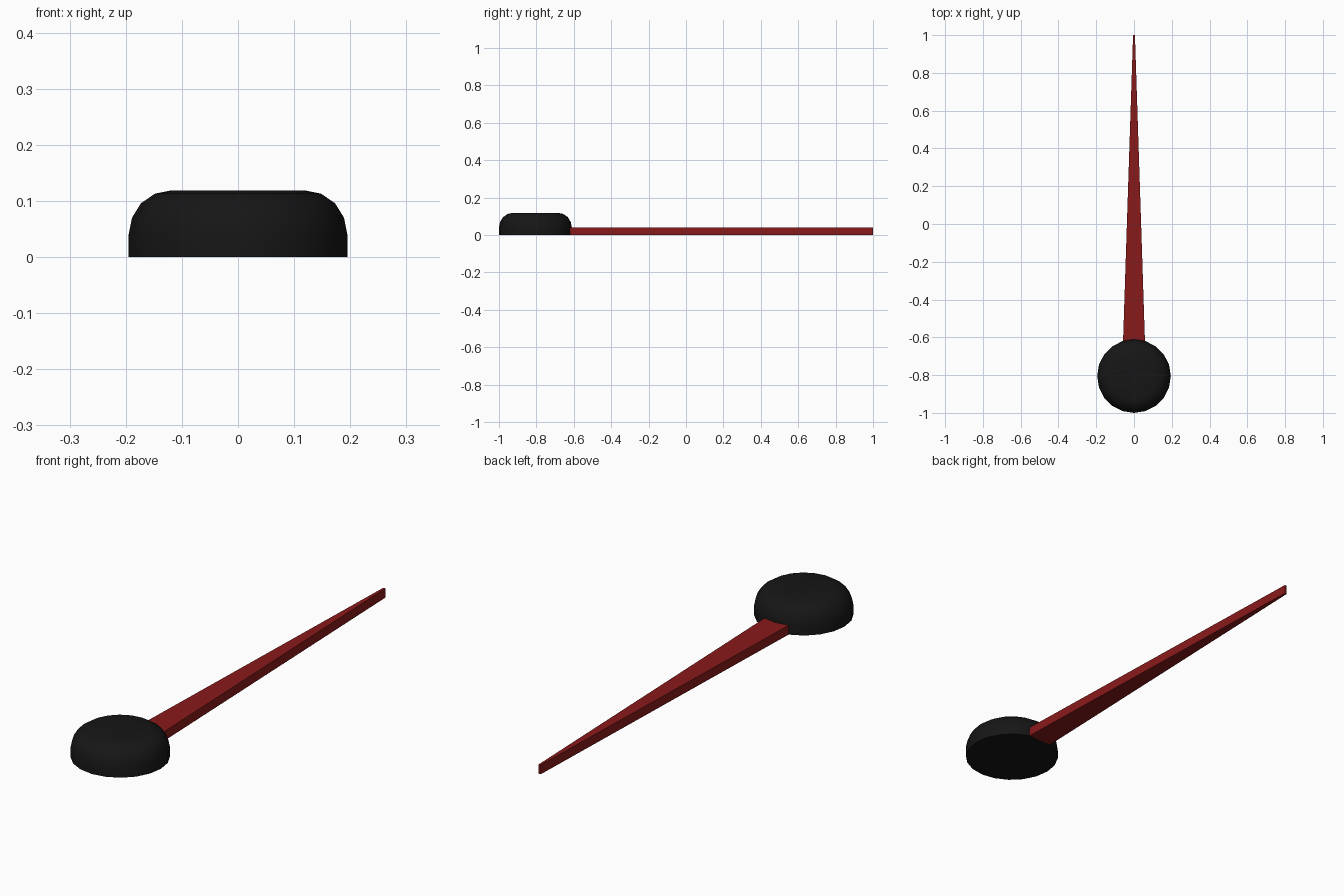
import bpy, bmesh
from math import cos, sin, tau, radians

if "Cube" in bpy.data.objects:
    bpy.data.objects.remove(bpy.data.objects["Cube"])


def finish(name, bm, color):
    bmesh.ops.recalc_face_normals(bm, faces=bm.faces)
    mesh = bpy.data.meshes.new(name)
    bm.to_mesh(mesh)
    bm.free()
    obj = bpy.data.objects.new(name, mesh)
    bpy.context.collection.objects.link(obj)
    mat = bpy.data.materials.new(name + "_colour")
    mat.diffuse_color = (*color, 1)
    mat.use_nodes = True
    mat.node_tree.nodes["Principled BSDF"].inputs["Base Color"].default_value = mat.diffuse_color
    mesh.materials.append(mat)
    return obj


# Round hub cap: a lathed profile with a rounded upper rim
SIDES = 20
HUB_Y = -0.805
profile = [(0.195, 0), (0.195, 0.04), (0.189, 0.07), (0.173, 0.096),
           (0.148, 0.113), (0.118, 0.119)]
bm = bmesh.new()
rings = [[bm.verts.new((r * cos(tau * i / SIDES), HUB_Y + r * sin(tau * i / SIDES), z))
          for i in range(SIDES)] for r, z in profile]
for low, high in zip(rings, rings[1:]):
    for i in range(SIDES):
        j = (i + 1) % SIDES
        bm.faces.new((low[i], low[j], high[j], high[i]))
bm.faces.new(rings[0])
bm.faces.new(rings[-1])
hub = finish("hub_cap", bm, (0.008, 0.008, 0.008))
bpy.context.view_layer.objects.active = hub
hub.select_set(True)
bpy.ops.object.shade_smooth_by_angle(angle=radians(40))
hub.select_set(False)

# Tapered needle: extruded trapezoid outline
outline = [(-0.058, -0.622), (0.058, -0.622), (0.005, 1.0), (-0.005, 1.0)]
bm = bmesh.new()
base = bm.faces.new([bm.verts.new((x, y, 0)) for x, y in outline])
top = bmesh.ops.extrude_face_region(bm, geom=[base], use_keep_orig=True)["geom"]
bmesh.ops.translate(bm, vec=(0, 0, 0.04),
                    verts=[v for v in top if isinstance(v, bmesh.types.BMVert)])
finish("needle", bm, (0.25, 0.01, 0.011))
